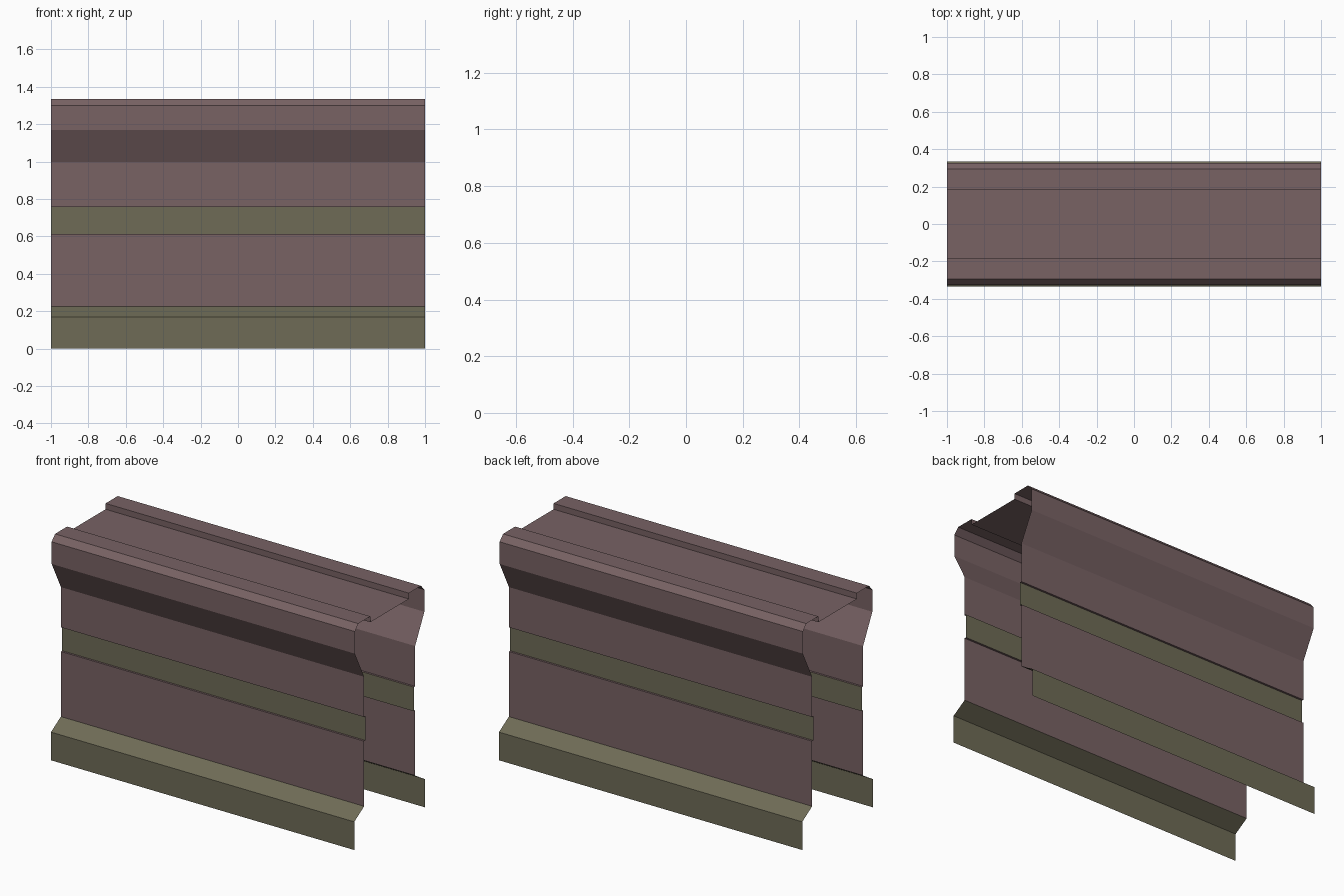
import bpy

if "Cube" in bpy.data.objects:
    bpy.data.objects.remove(bpy.data.objects["Cube"])


def material(name, rgb):
    m = bpy.data.materials.new(name)
    m.diffuse_color = (*rgb, 1.0)
    m.use_nodes = True
    m.node_tree.nodes["Principled BSDF"].inputs["Base Color"].default_value = m.diffuse_color
    return m


mauve = material("dusty mauve", (0.188, 0.122, 0.127))
olive = material("olive grey", (0.156, 0.147, 0.093))


def strip(name, profile, mat):
    """Open sheet: (y, z) profile of the front side run along x, mirrored to the back."""
    verts = [(x, y, z) for y, z in profile for x in (-1, 1)]
    faces = [(2 * i, 2 * i + 1, 2 * i + 3, 2 * i + 2) for i in range(len(profile) - 1)]
    mesh = bpy.data.meshes.new(name)
    mesh.from_pydata(verts, [], faces)
    mesh.materials.append(mat)
    obj = bpy.data.objects.new(name, mesh)
    bpy.context.collection.objects.link(obj)
    mod = obj.modifiers.new("mirror", 'MIRROR')
    mod.use_axis = (False, True, False)
    mod.use_clip = True
    return obj


WALL, BAND = -0.24, -0.228

# Flared foot of the wall
strip("base_skirt", [(-0.333, 0), (-0.333, 0.168), (WALL, 0.225)], olive)
# Lower panel with the small ledge under the band
strip("lower_panel", [(WALL, 0.225), (WALL, 0.613), (BAND, 0.613)], mauve)
# Recessed stripe
strip("recessed_band", [(BAND, 0.613), (BAND, 0.757)], olive)
# Upper panel, starting with the ledge above the band
strip("upper_panel", [(BAND, 0.757), (WALL, 0.757), (WALL, 0.997)], mauve)
# Overhanging cap with chamfered rim
strip("cap", [(WALL, 0.997), (-0.327, 1.168), (-0.327, 1.30),
              (-0.295, 1.335), (-0.181, 1.335)], mauve)
# Sunken channel along the top
strip("top_channel", [(-0.181, 1.335), (-0.181, 1.30), (0, 1.30)], mauve)
